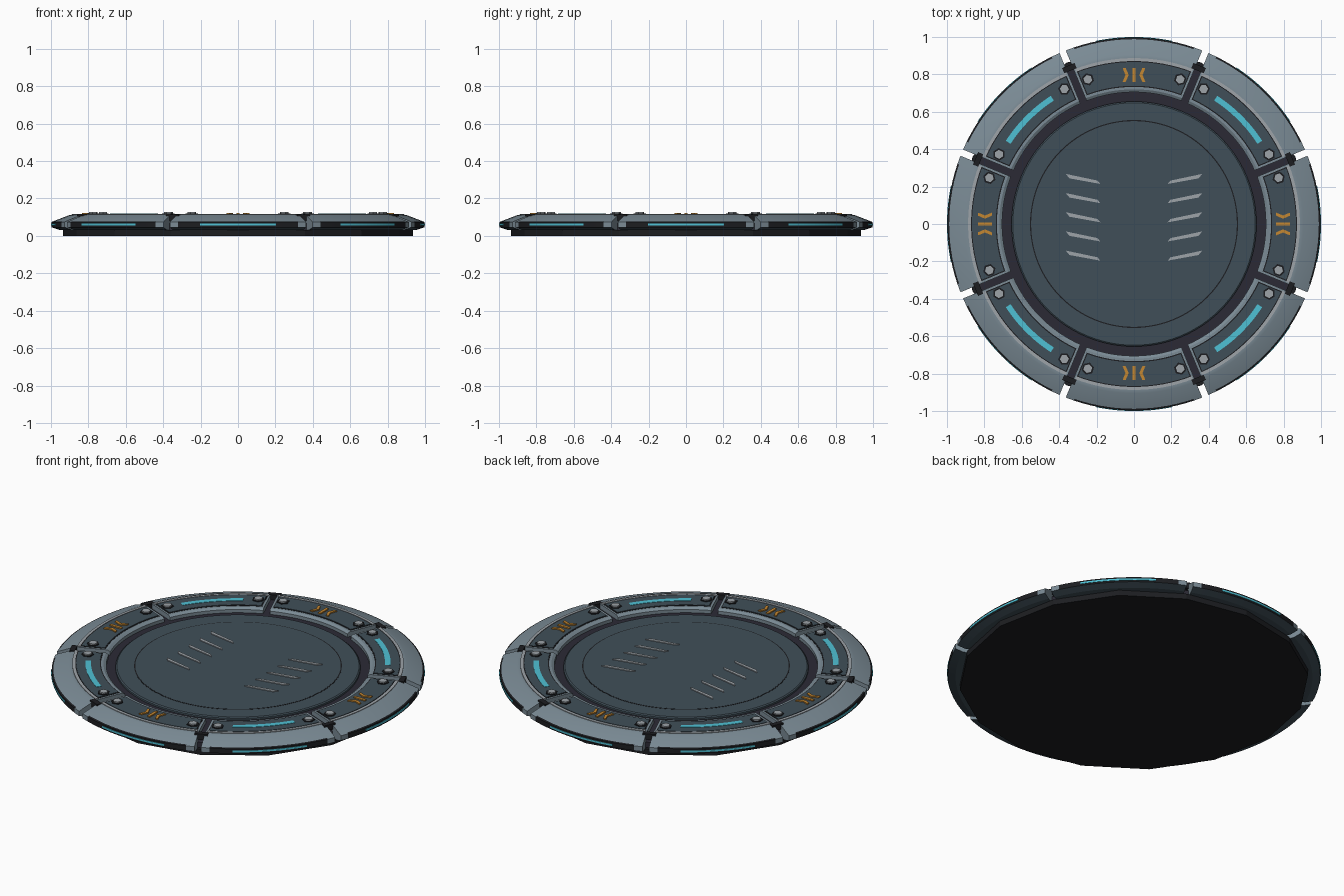
import bpy, bmesh
from math import sin, cos, asin, radians, pi
from mathutils import Matrix, Vector

cube = bpy.data.objects.get("Cube")
if cube:
    bpy.data.objects.remove(cube, do_unlink=True)


def material(name, r, g, b):
    # Colour given in 0-255 display values, stored as linear
    rgba = [(c / 255) ** 2.2 for c in (r, g, b)] + [1]
    m = bpy.data.materials.new(name)
    m.use_nodes = True
    m.diffuse_color = rgba
    m.node_tree.nodes["Principled BSDF"].inputs["Base Color"].default_value = rgba
    return m


steel = material("blue grey steel", 122, 138, 148)
slate = material("dark slate", 66, 80, 89)
dark = material("dark violet grey", 47, 46, 56)
black = material("near black", 34, 35, 38)
light = material("light grey", 156, 162, 167)
cyan = material("glowing cyan", 80, 192, 212)
orange = material("warning orange", 196, 134, 52)


def finish(name, bm, *mats):
    bmesh.ops.recalc_face_normals(bm, faces=bm.faces)
    mesh = bpy.data.meshes.new(name)
    bm.to_mesh(mesh)
    bm.free()
    for m in mats:
        mesh.materials.append(m)
    ob = bpy.data.objects.new(name, mesh)
    bpy.context.collection.objects.link(ob)
    return ob


def sector(name, profile, center, mats, half=22.5, gap=0.0, steps=16, rule=None):
    """Sweep a closed (radius, height) profile through an arc with straight-sided ends."""
    bm = bmesh.new()
    rows = []
    for i in range(steps + 1):
        t = 2 * i / steps - 1
        row = []
        for r, z in profile:
            a = radians(center) + t * (radians(half) - asin(gap / r))
            row.append(bm.verts.new((r * cos(a), r * sin(a), z)))
        rows.append(row)
    n = len(profile)
    for i in range(steps):
        t = (2 * i + 1) / steps - 1
        for j in range(n):
            k = (j + 1) % n
            f = bm.faces.new((rows[i][j], rows[i][k], rows[i + 1][k], rows[i + 1][j]))
            if rule:
                f.material_index = rule(j, t)
    bm.faces.new(rows[0])
    bm.faces.new(rows[-1])
    return finish(name, bm, *mats)


def slab(r0, r1, z0, z1):
    return [(r0, z0), (r1, z0), (r1, z1), (r0, z1)]


def lathe(name, profile, mat, sides):
    """Spin an open profile that starts and ends with a flat cap, or a closed ring."""
    bm = bmesh.new()
    rings = [[bm.verts.new((r * cos(2 * pi * i / sides), r * sin(2 * pi * i / sides), z))
              for i in range(sides)] for r, z in profile]
    for a, b in zip(rings, rings[1:]):
        for i in range(sides):
            k = (i + 1) % sides
            bm.faces.new((a[i], a[k], b[k], b[i]))
    bm.faces.new(rings[0])
    bm.faces.new(rings[-1])
    return finish(name, bm, mat)


def prism(name, points, z0, z1, mat, place=Matrix()):
    """Extrude a flat outline upward."""
    bm = bmesh.new()
    f = bm.faces.new([bm.verts.new((x, y, z0)) for x, y in points])
    new = bmesh.ops.extrude_face_region(bm, geom=[f])["geom"]
    bmesh.ops.translate(bm, vec=(0, 0, z1 - z0),
                        verts=[v for v in new if isinstance(v, bmesh.types.BMVert)])
    bm.transform(place)
    return finish(name, bm, mat)


def polar(r, angle):
    a = radians(angle)
    return Matrix.Rotation(a, 4, "Z") @ Matrix.Translation((r, 0, 0))


def hexagon(r):
    return [(r * cos(i * pi / 3), r * sin(i * pi / 3)) for i in range(6)]


# Foundation and core
lathe("base", [(0.935, 0), (0.935, 0.032)], black, 16)
lathe("core", [(0.915, 0.03), (0.915, 0.065), (0.89, 0.085)], dark, 64)

# Central platform with its groove
lathe("center_disc", [(0.655, 0.08), (0.655, 0.095), (0.648, 0.1)], slate, 96)
lathe("groove_line", [(0.556, 0.099), (0.556, 0.1008)], black, 96)
lathe("inner_disc", [(0.550, 0.099), (0.550, 0.1014)], slate, 96)

# Slanted grip marks on the platform
for side, label in ((-1, "right"), (1, "left")):
    for i in range(5):
        y = 0.24 - 0.1025 * i
        pts = [(side * 0.365, y + 0.028), (side * 0.195, y - 0.008),
               (side * 0.18, y - 0.026), (side * 0.345, y + 0.004)]
        prism(f"{label}_grip_mark_{i + 1}", pts, 0.1, 0.106, light)

# Ring segment: steel body with a dark outer band
body = [(0.705, 0.05), (0.90, 0.032), (0.955, 0.032), (0.997, 0.046), (0.997, 0.074),
        (0.988, 0.078), (0.905, 0.11), (0.89, 0.113), (0.72, 0.113), (0.705, 0.104)]


def body_rule(edge, t):
    if edge in (3, 4):
        return 1 if abs(t) < 0.88 else 0
    return 2 if edge < 3 else 0


for n in range(8):
    a = 45 * n
    sector(f"segment_{n + 1}", body, a, (steel, black, slate), gap=0.018, rule=body_rule)
    sector(f"panel_border_{n + 1}", slab(0.733, 0.871, 0.11, 0.1142), a, (black,), gap=0.03)
    sector(f"panel_{n + 1}", slab(0.739, 0.866, 0.11, 0.1165), a, (slate,), gap=0.036)
    sector(f"trim_{n + 1}", slab(0.871, 0.887, 0.11, 0.1165), a, (light,), half=20.8)
    sector(f"edge_light_{n + 1}", slab(0.99, 1.0, 0.055, 0.065), a, (cyan,), half=11.7)

    # Hex bolts on dark washers
    for s in (-1, 1):
        place = polar(0.812, a + s * 17.7)
        prism(f"bolt_washer_{n + 1}", hexagon(0.034), 0.115, 0.12, black, place)
        prism(f"bolt_head_{n + 1}", hexagon(0.024), 0.119, 0.127, light, place)

    # Light strip on diagonal segments, warning bars on the others
    if n % 2:
        sector(f"light_strip_{n + 1}", slab(0.787, 0.817, 0.115, 0.1185), a, (cyan,), half=12)
    else:
        for k in (-1, 0, 1):
            y = 0.045 * k
            lean = 0.008 * k
            pts = [(-0.038, y - 0.008 + lean), (0, y - 0.009 - lean), (0.038, y - 0.008 + lean),
                   (0.038, y + 0.008 + lean), (0, y + 0.009 - lean), (-0.038, y + 0.008 + lean)]
            prism(f"warning_bar_{n + 1}", pts, 0.115, 0.123, orange, polar(0.797, a))

    # Clamp bridging the gap to the next segment
    w = 0.036
    prism(f"gap_clamp_{n + 1}", [(-0.015, -w), (0.015, -w), (0.015, w), (-0.015, w)],
          0.08, 0.1145, black, polar(0.902, a + 22.5))

# Smooth the round sides, keep edges crisp
bpy.ops.object.select_all(action="DESELECT")
for ob in bpy.context.collection.objects:
    if ob.type == "MESH" and ob.name.startswith(("segment", "core", "center", "inner")):
        ob.select_set(True)
        bpy.context.view_layer.objects.active = ob
bpy.ops.object.shade_smooth_by_angle(angle=radians(15))
